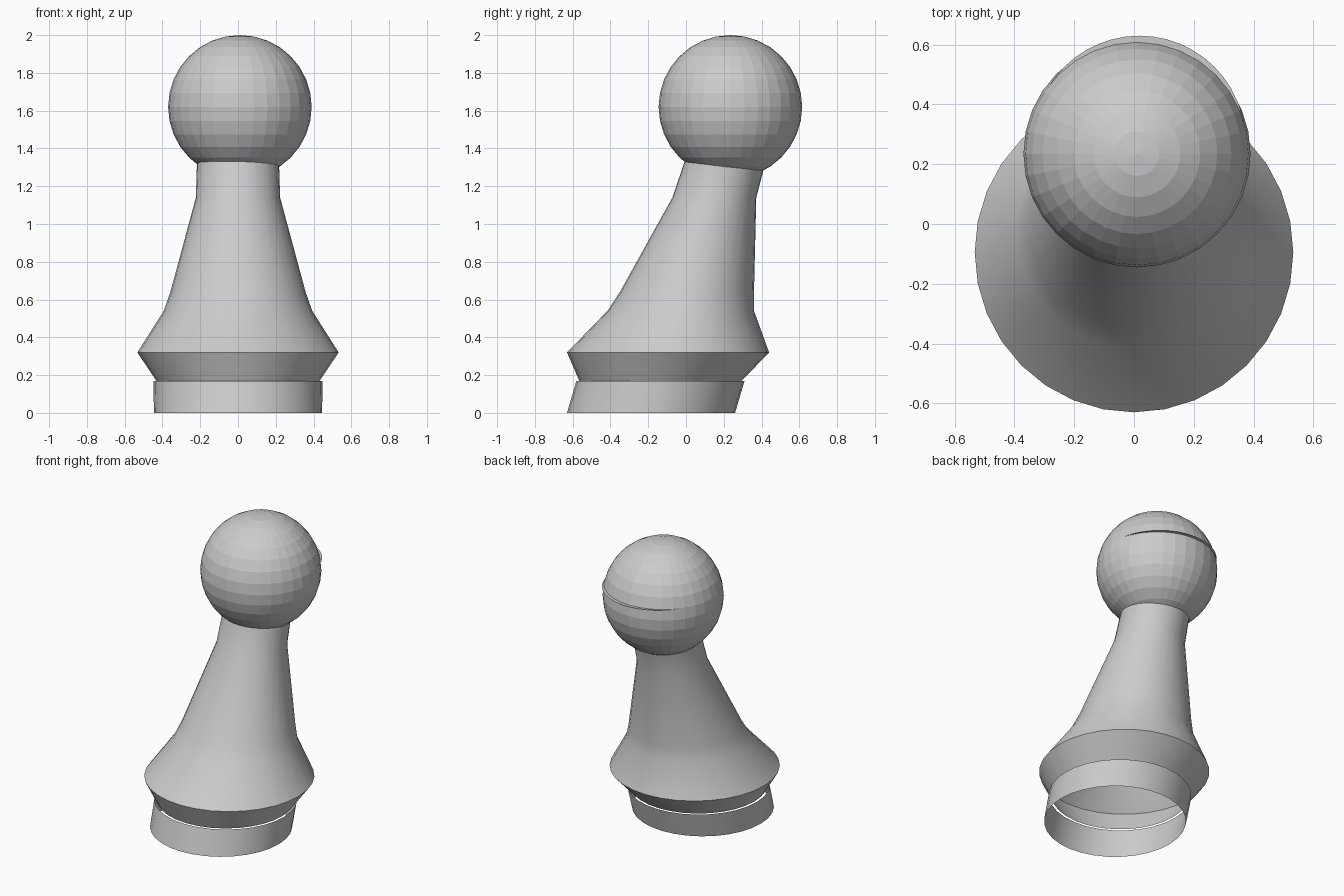
import bpy, bmesh, math

if "Cube" in bpy.data.objects:
    bpy.data.objects.remove(bpy.data.objects["Cube"])

grey = bpy.data.materials.new("plain_grey")
grey.diffuse_color = (0.6, 0.6, 0.6, 1)
grey.use_nodes = True
grey.node_tree.nodes["Principled BSDF"].inputs["Base Color"].default_value = grey.diffuse_color
SIDES = 32


def finish(name, bm, smooth_angle=None):
    mesh = bpy.data.meshes.new(name)
    bm.to_mesh(mesh)
    bm.free()
    ob = bpy.data.objects.new(name, mesh)
    bpy.context.collection.objects.link(ob)
    mesh.materials.append(grey)
    if smooth_angle:
        bpy.ops.object.select_all(action='DESELECT')
        ob.select_set(True)
        bpy.context.view_layer.objects.active = ob
        bpy.ops.object.shade_smooth_by_angle(angle=math.radians(smooth_angle))
    return ob


def loft(name, rings, smooth_angle):
    """Open leaning tube through rings of (z, centre y, x radius, y radius)."""
    bm = bmesh.new()
    loops = []
    for z, cy, rx, ry in rings:
        loops.append([bm.verts.new((rx * math.cos(2 * math.pi * i / SIDES),
                                    cy + ry * math.sin(2 * math.pi * i / SIDES), z))
                      for i in range(SIDES)])
    for a, b in zip(loops, loops[1:]):
        for i in range(SIDES):
            j = (i + 1) % SIDES
            bm.faces.new((a[i], a[j], b[j], b[i]))
    return finish(name, bm, smooth_angle)


# Open foot ring
loft("foot_ring", [(0, -0.185, 0.445, 0.445), (0.17, -0.135, 0.448, 0.445)], 60)

# Leaning body, slightly narrower than the foot where they meet
loft("body", [
    (0.17, -0.135, 0.432, 0.430),
    (0.32, -0.095, 0.533, 0.535),
    (0.54, -0.028, 0.393, 0.388),
    (0.64, 0.005, 0.358, 0.355),
    (1.14, 0.150, 0.223, 0.222),
    (1.30, 0.198, 0.218, 0.216),
    (1.40, 0.228, 0.215, 0.213)], 60)

# Faceted ball head
bm = bmesh.new()
bmesh.ops.create_uvsphere(bm, u_segments=32, v_segments=16, radius=0.38)
bmesh.ops.translate(bm, verts=bm.verts, vec=(0.01, 0.235, 1.62))
finish("head", bm)

# Thin plate peeking out of the back of the head
bm = bmesh.new()
bmesh.ops.create_circle(bm, cap_ends=True, segments=48, radius=0.355)
bmesh.ops.translate(bm, verts=bm.verts, vec=(0.018, 0.275, 1.692))
finish("head_plate", bm)
